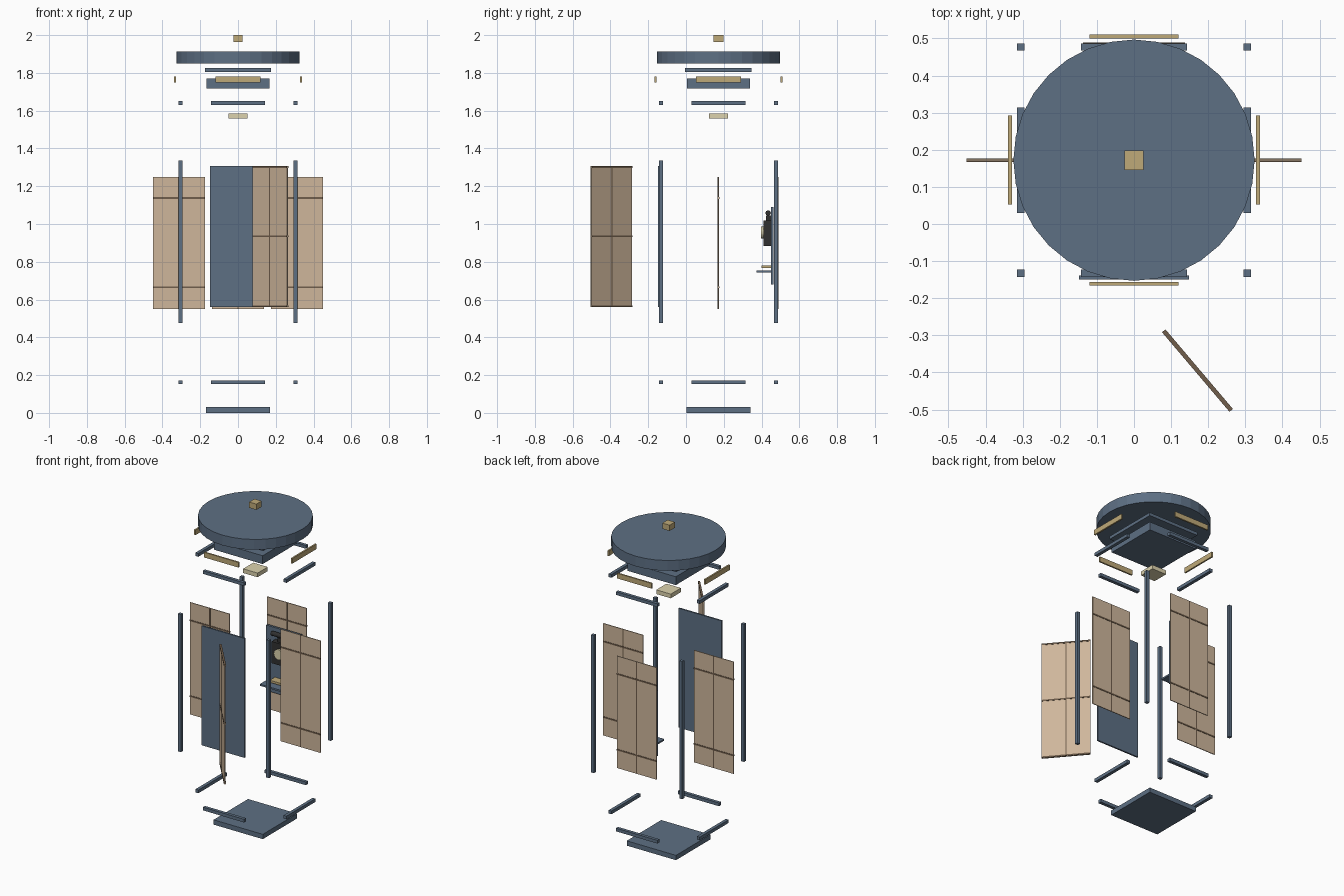
import bpy, math
from mathutils import Matrix, Vector

if "Cube" in bpy.data.objects:
    bpy.data.objects.remove(bpy.data.objects["Cube"])

CY = 0.172          # centre of the booth in y


def mat(name, rgb):
    m = bpy.data.materials.new(name)
    m.diffuse_color = (*rgb, 1)
    m.use_nodes = True
    m.node_tree.nodes["Principled BSDF"].inputs["Base Color"].default_value = m.diffuse_color
    return m


BLUE = mat("blue_paint", (0.11, 0.16, 0.23))
TAN = mat("tan_panel", (0.62, 0.47, 0.33))
BROWN = mat("brown_bar", (0.16, 0.11, 0.07))
GOLD = mat("sign_gold", (0.52, 0.40, 0.19))
CREAM = mat("cream", (0.72, 0.65, 0.42))
BLACK = mat("phone_black", (0.03, 0.03, 0.03))


def box(name, centre, size, m, rot=0.0):
    bpy.ops.mesh.primitive_cube_add(size=1)
    o = bpy.context.object
    o.name = name
    o.data.transform(Matrix.Diagonal((*size, 1)))
    o.location, o.rotation_euler.z = centre, rot
    o.data.materials.append(m)
    return o


def cyl(name, centre, r, depth, m, rot=(0, 0, 0), n=32):
    bpy.ops.mesh.primitive_cylinder_add(vertices=n, radius=r, depth=depth,
                                        location=centre, rotation=rot)
    o = bpy.context.object
    o.name = name
    o.data.materials.append(m)
    return o


def panel(name, centre, w, h, bars, rot=0.0, t=0.005):
    """Thin sheet with one upright bar and horizontal bars at the given heights."""
    c = Vector(centre)
    box(name, c, (w, t, h), TAN, rot)
    box(name + "_upright_bar", c, (0.006, t + 0.003, h - 0.002), BROWN, rot)
    for i, z in enumerate(bars):
        box(f"{name}_cross_bar_{i}", (c.x, c.y, z), (w, t + 0.004, 0.009), BROWN, rot)


# Floor, rails and posts
box("base", (0, CY, 0.015), (0.34, 0.34, 0.03), BLUE)
for level, z in (("lower", 0.162), ("upper", 1.64)):
    for s, side in ((-1, "front"), (1, "back")):
        box(f"{level}_{side}_rail", (0, CY + s * 0.305, z), (0.285, 0.02, 0.02), BLUE)
    for s, side in ((-1, "left"), (1, "right")):
        box(f"{level}_{side}_rail", (s * 0.305, CY, z), (0.02, 0.285, 0.02), BLUE)
for sx, a in ((-1, "left"), (1, "right")):
    for sy, b in ((-1, "front"), (1, "back")):
        box(f"{b}_{a}_post", (sx * 0.305, CY + sy * 0.305, 0.905), (0.02, 0.02, 0.86), BLUE)

# Wall panels, front sheet and open door
for name, x, y in (("left_panel", -0.3135, CY), ("right_panel", 0.3135, CY),
                   ("back_panel", 0, CY + 0.313)):
    panel(name, (x, y, 0.9), 0.275, 0.7, (0.665, 1.138))
box("front_sheet", (0, -0.144, 0.933), (0.296, 0.01, 0.746), BLUE)
panel("door", (0.171, -0.395, 0.933), 0.281, 0.746, (0.565, 0.935, 1.302),
      math.radians(-49.7), 0.008)

# Telephone, backboard and shelf
box("phone_backboard", (0, 0.457, 0.885), (0.24, 0.014, 0.41), BLUE)
box("shelf", (0, 0.412, 0.748), (0.22, 0.08, 0.01), BLUE)
box("directory", (0, 0.425, 0.773), (0.12, 0.05, 0.014), GOLD)
box("phone_body", (0, 0.43, 0.952), (0.11, 0.04, 0.135), BLACK)
box("phone_cradle", (0, 0.437, 1.03), (0.05, 0.026, 0.03), BLACK)
cyl("handset", (0, 0.435, 1.058), 0.014, 0.14, BLACK, (0, math.pi / 2, 0), 16)
cyl("dial", (0, 0.404, 0.955), 0.032, 0.012, CREAM, (math.pi / 2, 0, 0), 24)

# Ceiling light, header and signs
box("ceiling_light", (0, CY, 1.572), (0.1, 0.1, 0.026), CREAM)
box("header_block", (0, CY, 1.744), (0.336, 0.336, 0.052), BLUE)
box("header_plate", (0, CY, 1.815), (0.352, 0.352, 0.02), BLUE)
for s, a, b in ((-1, "front", "left"), (1, "back", "right")):
    box(f"{a}_sign", (0, CY + s * 0.333, 1.764), (0.24, 0.01, 0.032), GOLD)
    box(f"{b}_sign", (s * 0.334, CY, 1.764), (0.01, 0.24, 0.032), GOLD)

# Round roof and lamp
cyl("roof_disc", (0, CY, 1.882), 0.325, 0.064, BLUE)
box("roof_lamp", (0, CY, 1.982), (0.05, 0.052, 0.036), GOLD)
